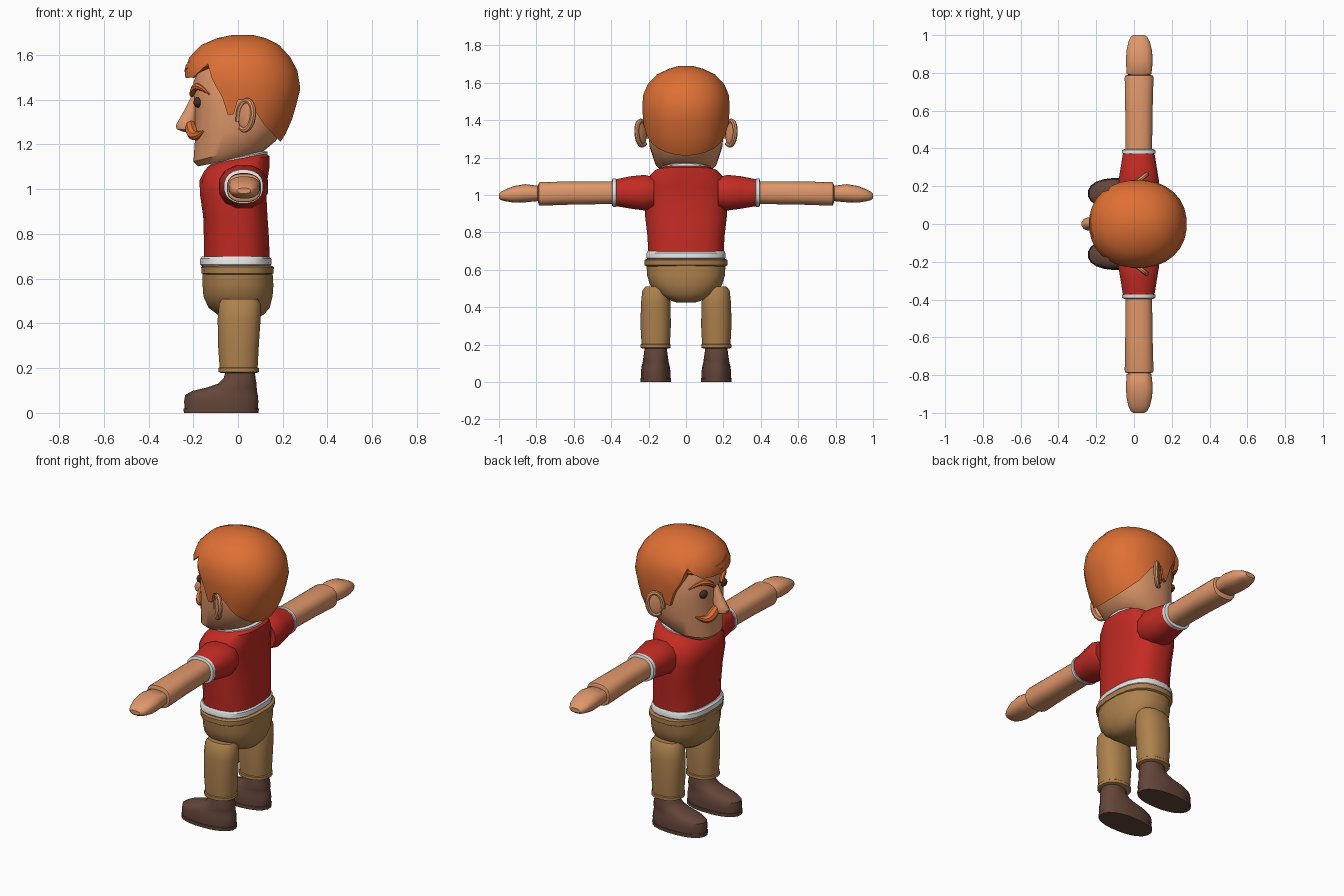
import bpy, bmesh, math
from mathutils import Vector, Euler


def material(name, rgb):
    m = bpy.data.materials.new(name)
    m.diffuse_color = (*rgb, 1)
    return m


SKIN = material("skin", (0.74, 0.31, 0.145))
HAIR = material("ginger_hair", (0.73, 0.16, 0.035))
RED = material("red_cloth", (0.55, 0.024, 0.017))
WHITE = material("white_trim", (0.78, 0.78, 0.78))
TAN = material("tan_cloth", (0.42, 0.22, 0.075))
BROWN = material("brown_leather", (0.125, 0.06, 0.042))
DARK = material("dark_eye", (0.06, 0.025, 0.02))


def finish(name, bm, mat):
    bmesh.ops.recalc_face_normals(bm, faces=bm.faces)
    me = bpy.data.meshes.new(name)
    bm.to_mesh(me)
    bm.free()
    me.materials.append(mat)
    ob = bpy.data.objects.new(name, me)
    bpy.context.collection.objects.link(ob)
    return ob


def loft(name, mat, rings, n=20, power=2.3, cy=0, along_y=0):
    """Rings: (height, centre x, radius x, radius 2, optional tilt or centre z).
    along_y = +1/-1 runs the loft sideways instead of upward."""
    bm = bmesh.new()
    loops = []
    for h, cx, rx, r2, *extra in rings:
        e = extra[0] if extra else 0
        loop = []
        for i in range(n):
            a = math.tau * (i + 0.5) / n
            c, s = math.cos(a), math.sin(a)
            u = math.copysign(abs(c) ** (2 / power), c) * rx
            v = math.copysign(abs(s) ** (2 / power), s) * r2
            co = (cx + u, h * along_y, e + v) if along_y else (cx + u, cy + v, h + e * u)
            loop.append(bm.verts.new(co))
        loops.append(loop)
    for a, b in zip(loops, loops[1:]):
        for i in range(n):
            j = (i + 1) % n
            bm.faces.new((a[i], a[j], b[j], b[i]))
    bm.faces.new(loops[0])
    bm.faces.new(loops[-1])
    return finish(name, bm, mat)


def ball(name, mat, loc, scale, rot=(0, 0, 0)):
    bm = bmesh.new()
    bmesh.ops.create_uvsphere(bm, u_segments=16, v_segments=10, radius=1)
    ob = finish(name, bm, mat)
    ob.location, ob.scale, ob.rotation_euler = loc, scale, rot
    return ob


def tube(name, mat, pts, thickness=1.0):
    """Tapered strand through (x, y, z, radius) points."""
    cu = bpy.data.curves.new(name, 'CURVE')
    cu.dimensions = '3D'
    cu.bevel_depth = 1
    cu.bevel_resolution = 2
    cu.use_fill_caps = True
    sp = cu.splines.new('NURBS')
    sp.points.add(len(pts) - 1)
    for p, (x, y, z, r) in zip(sp.points, pts):
        p.co = (x, y, z, 1)
        p.radius = r * thickness
    sp.use_endpoint_u = True
    sp.order_u = 3
    sp.resolution_u = 4
    tmp = bpy.data.objects.new(name, cu)
    bpy.context.collection.objects.link(tmp)
    bpy.context.view_layer.update()
    dg = bpy.context.evaluated_depsgraph_get()
    me = bpy.data.meshes.new_from_object(tmp.evaluated_get(dg))
    bpy.data.objects.remove(tmp)
    me.materials.clear()
    me.materials.append(mat)
    ob = bpy.data.objects.new(name, me)
    bpy.context.collection.objects.link(ob)
    return ob


# Shirt with hem and collar
loft("shirt", RED, [(0.68, -0.005, 0.148, 0.203), (0.78, -0.007, 0.147, 0.208),
                    (0.88, -0.012, 0.145, 0.22), (0.98, -0.022, 0.15, 0.225),
                    (1.04, -0.02, 0.153, 0.222), (1.09, -0.005, 0.147, 0.205, 0.06),
                    (1.125, 0.005, 0.138, 0.17, 0.16), (1.14, 0.005, 0.115, 0.125, 0.2)], power=2.6)
loft("shirt_hem", WHITE, [(0.655, -0.01, 0.152, 0.207), (0.664, -0.01, 0.162, 0.213),
                          (0.69, -0.01, 0.16, 0.212), (0.7, -0.01, 0.15, 0.206)], power=2.6)
loft("collar", WHITE, [(1.11, 0.0, 0.132, 0.145, 0.2), (1.142, 0.005, 0.128, 0.135, 0.2),
                       (1.15, 0.005, 0.11, 0.115, 0.2)])
loft("neck", SKIN, [(1.08, 0, 0.1, 0.1), (1.2, 0, 0.1, 0.1)])

# Trousers
loft("waistband", TAN, [(0.618, -0.002, 0.152, 0.213), (0.624, -0.002, 0.162, 0.223),
                        (0.652, -0.002, 0.164, 0.224), (0.658, -0.002, 0.152, 0.213)], power=2.6)
loft("pelvis", TAN, [(0.425, 0.02, 0.07, 0.05), (0.44, 0.012, 0.105, 0.1), (0.47, 0.005, 0.138, 0.155),
                     (0.52, 0, 0.156, 0.195), (0.57, 0, 0.16, 0.21), (0.63, -0.002, 0.158, 0.214)], power=2.4)

for side, s in (("left", -1), ("right", 1)):
    # Arm: sleeve, trim, forearm, hand
    loft(side + "_sleeve", RED, [(0.17, 0.025, 0.1, 0.085, 1.01), (0.22, 0.025, 0.112, 0.098, 1.012),
                                 (0.29, 0.025, 0.1, 0.09, 1.013), (0.375, 0.025, 0.086, 0.074, 1.012)],
         n=12, along_y=s)
    loft(side + "_sleeve_trim", WHITE, [(0.37, 0.025, 0.08, 0.069, 1.012), (0.374, 0.025, 0.09, 0.077, 1.012),
                                        (0.392, 0.025, 0.088, 0.076, 1.012), (0.396, 0.025, 0.078, 0.067, 1.012)],
         along_y=s)
    loft(side + "_forearm", SKIN, [(0.37, 0.025, 0.071, 0.061, 1.012), (0.6, 0.026, 0.073, 0.062, 1.01),
                                   (0.775, 0.027, 0.077, 0.064, 1.006), (0.785, 0.027, 0.074, 0.062, 1.006),
                                   (0.79, 0.027, 0.06, 0.05, 1.006)], along_y=s, power=2.6)
    loft(side + "_hand", SKIN, [(0.785, 0.027, 0.05, 0.035, 1.008), (0.795, 0.027, 0.066, 0.042, 1.008),
                                (0.86, 0.028, 0.072, 0.049, 1.009), (0.92, 0.028, 0.068, 0.045, 1.003),
                                (0.965, 0.027, 0.057, 0.032, 0.998), (0.99, 0.026, 0.044, 0.022, 0.994),
                                (1.0, 0.026, 0.03, 0.012, 0.993)], along_y=s, power=2.5)

    # Leg, cuff, shoe
    y = s * 0.162
    loft(side + "_leg", TAN, [(0.19, 0.003, 0.085, 0.076), (0.3, 0.002, 0.092, 0.082),
                              (0.42, 0.005, 0.097, 0.08), (0.49, 0.008, 0.093, 0.072),
                              (0.51, 0.008, 0.08, 0.055)], cy=y)
    loft(side + "_cuff", TAN, [(0.178, 0.003, 0.078, 0.07), (0.183, 0.003, 0.091, 0.081),
                               (0.2, 0.003, 0.091, 0.081), (0.206, 0.003, 0.082, 0.074)], cy=y)
    loft(side + "_sole", BROWN, [(0, -0.075, 0.169, 0.082), (0.02, -0.075, 0.17, 0.083)], cy=y)
    loft(side + "_shoe", BROWN, [(0.02, -0.075, 0.165, 0.079), (0.05, -0.075, 0.168, 0.08),
                                 (0.08, -0.074, 0.164, 0.077), (0.098, -0.06, 0.146, 0.072),
                                 (0.112, -0.03, 0.115, 0.069), (0.13, -0.003, 0.087, 0.067),
                                 (0.155, 0.007, 0.072, 0.063), (0.185, 0.01, 0.066, 0.06)], cy=y)

    # Ear: outer rim and inner shell
    turn = (0, math.radians(10), s * math.radians(38))
    ear = Vector((0.035, s * 0.238, 1.33))
    tube(side + "_ear_rim", SKIN, [
        (*(ear + Euler(turn).to_matrix() @ Vector((0.042 * math.cos(a), 0, 0.068 * math.sin(a)))), 0.013)
        for a in [math.radians(-120 + 30 * i) for i in range(12)]])
    ball(side + "_ear_inner", SKIN, ear, (0.042, 0.012, 0.066), turn)

    # Eye, brow, moustache half
    ball(side + "_eye", DARK, (-0.179, s * 0.092, 1.388), (0.02, 0.028, 0.023))
    tube(side + "_brow", HAIR, [(-0.207, s * 0.03, 1.42, 0.01), (-0.2, s * 0.065, 1.455, 0.018),
                                (-0.165, s * 0.12, 1.462, 0.015), (-0.13, s * 0.16, 1.425, 0.004)])
    tube(side + "_moustache", HAIR, [(-0.215, 0, 1.305, 0.018), (-0.212, s * 0.04, 1.265, 0.03),
                                     (-0.19, s * 0.085, 1.228, 0.022), (-0.15, s * 0.13, 1.262, 0.003)])

# Head and nose
loft("head", SKIN, [(1.13, -0.04, 0.14, 0.125, 0.2), (1.17, -0.015, 0.185, 0.165, 0.25),
                    (1.26, 0.01, 0.203, 0.195, 0.15), (1.36, 0.02, 0.213, 0.205),
                    (1.48, 0.02, 0.22, 0.2), (1.57, 0.02, 0.18, 0.17), (1.62, 0.02, 0.1, 0.1)], n=28)
loft("nose", SKIN, [(1.255, -0.21, 0.03, 0.022), (1.268, -0.23, 0.045, 0.034), (1.285, -0.234, 0.046, 0.036),
                    (1.31, -0.224, 0.042, 0.031), (1.36, -0.207, 0.03, 0.022), (1.42, -0.195, 0.012, 0.013)],
     n=12, power=2)

# Hair cap: full shell with the face and nape cut away by a sideways prism
hair = loft("hair", HAIR, [(1.19, 0, 0.178, 0.175), (1.25, 0.01, 0.205, 0.204), (1.31, 0.018, 0.224, 0.219),
                           (1.38, 0.022, 0.241, 0.229), (1.45, 0.023, 0.257, 0.234),
                           (1.53, 0.014, 0.253, 0.232), (1.59, 0.008, 0.227, 0.207),
                           (1.645, 0.01, 0.175, 0.155), (1.675, 0.015, 0.11, 0.09),
                           (1.69, 0.02, 0.045, 0.035)], n=28, power=2.15)
profile = [(-0.5, 1.0), (0.4, 1.0), (0.4, 1.17), (0.19, 1.212), (0.12, 1.285), (0.07, 1.36), (0.03, 1.4),
           (0.0, 1.4), (-0.02, 1.335), (-0.045, 1.33), (-0.07, 1.41), (-0.115, 1.49),
           (-0.135, 1.56), (-0.2, 1.5), (-0.5, 1.47)]
bm = bmesh.new()
face = bm.faces.new([bm.verts.new((x, -0.5, z)) for x, z in profile])
ext = bmesh.ops.extrude_face_region(bm, geom=[face])
bmesh.ops.translate(bm, vec=(0, 1, 0), verts=[v for v in ext["geom"] if isinstance(v, bmesh.types.BMVert)])
cutter = finish("hair_cutter", bm, HAIR)
cutter.hide_render = True
mod = hair.modifiers.new("face_opening", 'BOOLEAN')
mod.operation, mod.object, mod.solver = 'DIFFERENCE', cutter, 'EXACT'
bpy.context.view_layer.update()
cut = bpy.data.meshes.new_from_object(hair.evaluated_get(bpy.context.evaluated_depsgraph_get()))
hair.modifiers.clear()
hair.data = cut
bpy.data.objects.remove(cutter)

# Swept fringe lock over the forehead
tube("fringe", HAIR, [(-0.12, -0.15, 1.565, 0.02), (-0.185, -0.09, 1.555, 0.035), (-0.212, 0.0, 1.53, 0.035),
                      (-0.19, 0.09, 1.53, 0.03), (-0.12, 0.165, 1.53, 0.012)])

bpy.ops.object.select_all(action='SELECT')
bpy.context.view_layer.objects.active = hair
bpy.ops.object.shade_smooth_by_angle(angle=math.radians(35))
